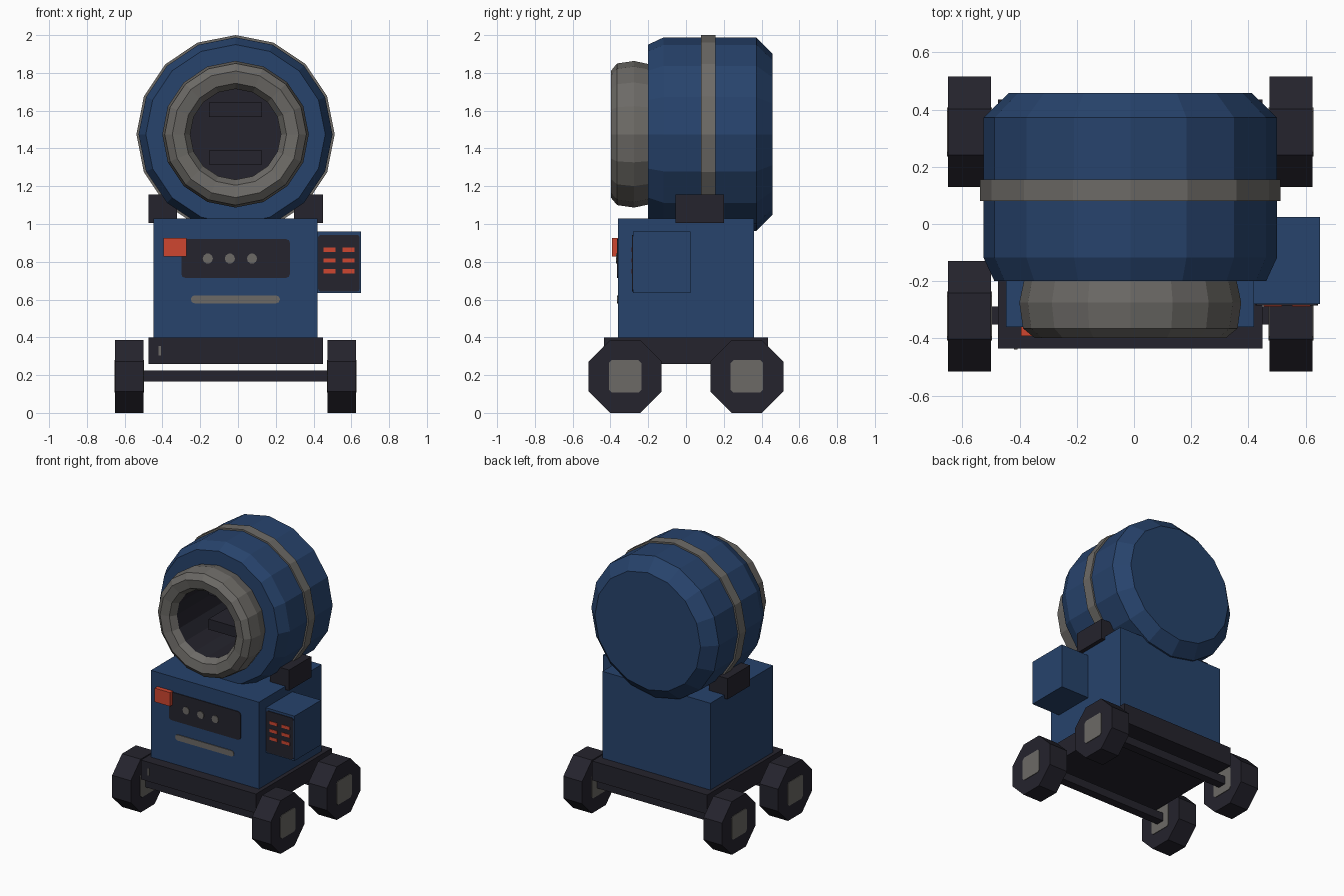
import bpy, bmesh, math
from mathutils import Matrix, Vector

if "Cube" in bpy.data.objects:
    bpy.data.objects.remove(bpy.data.objects["Cube"])

CX = -0.013          # centre line of the machine (side box sticks out on one side)
DZ = 1.475           # drum axis height


def material(name, rgb):
    m = bpy.data.materials.new(name)
    m.diffuse_color = (*rgb, 1)
    m.use_nodes = True
    m.node_tree.nodes["Principled BSDF"].inputs["Base Color"].default_value = m.diffuse_color
    return m


BLUE = material("navy_blue", (0.020, 0.056, 0.150))
GREY = material("warm_grey", (0.150, 0.143, 0.132))
DARK = material("near_black", (0.018, 0.017, 0.026))
RED = material("signal_red", (0.62, 0.062, 0.030))


def finish(bm, name, *mats):
    bmesh.ops.recalc_face_normals(bm, faces=bm.faces)
    me = bpy.data.meshes.new(name)
    bm.to_mesh(me)
    bm.free()
    for m in mats:
        me.materials.append(m)
    ob = bpy.data.objects.new(name, me)
    bpy.context.collection.objects.link(ob)
    return ob


def box(name, mat, x, y, z, round_axis=None, radius=0.0, segs=2):
    """Box from (min, max) ranges; edges along round_axis may be rounded."""
    size = Vector((x[1] - x[0], y[1] - y[0], z[1] - z[0]))
    mid = Vector((sum(x), sum(y), sum(z))) / 2
    bm = bmesh.new()
    bmesh.ops.create_cube(bm, size=1, matrix=Matrix.Translation(mid) @ Matrix.Diagonal((*size, 1)))
    if round_axis is not None:
        edges = [e for e in bm.edges
                 if abs((e.verts[0].co - e.verts[1].co).normalized()[round_axis]) > 0.9]
        bmesh.ops.bevel(bm, geom=edges, offset=radius, segments=segs, profile=0.5, affect='EDGES')
    return finish(bm, name, mat)


def lathe(name, mats, profile, sides, axis, centre, phase=0.0, closed=False, dark_from=None):
    """Spin (radius, offset) points about the x or y axis; segments from dark_from on use material 1."""
    bm = bmesh.new()
    rings = []
    for r, t in profile:
        ring = []
        for i in range(sides):
            a = phase + 2 * math.pi * i / sides
            u, w = r * math.cos(a), r * math.sin(a)
            co = (t, u, w) if axis == 'x' else (u, t, w)
            ring.append(bm.verts.new(Vector(co) + Vector(centre)))
        rings.append(ring)
    count = len(rings) if closed else len(rings) - 1
    for k in range(count):
        a, b = rings[k], rings[(k + 1) % len(rings)]
        for i in range(sides):
            j = (i + 1) % sides
            f = bm.faces.new((a[i], a[j], b[j], b[i]))
            f.material_index = int(dark_from is not None and k >= dark_from)
    bmesh.ops.remove_doubles(bm, verts=bm.verts, dist=1e-5)
    return finish(bm, name, *mats)


# Drum shell, hollow towards the front
axis_point = (CX, 0, DZ)
lathe("drum", [BLUE], [(0, 0.458), (0.425, 0.458), (0.513, 0.372), (0.513, -0.118), (0.475, -0.2),
                       (0.33, -0.2), (0.33, 0.35), (0, 0.35)], 16, 'y', axis_point)
# Mouth collar with dark inner lining
lathe("drum_mouth", [GREY, DARK],
      [(0, 0.27), (0.26, 0.27), (0.26, -0.19), (0.37, -0.19), (0.388, -0.275), (0.375, -0.365),
       (0.335, -0.398), (0.27, -0.385), (0.24, -0.34), (0.24, 0.25), (0, 0.25)],
      16, 'y', axis_point, dark_from=8)
# Band around the drum
lathe("drum_band", [GREY], [(0.50, 0.08), (0.525, 0.08), (0.525, 0.155), (0.50, 0.155)],
      16, 'y', axis_point, closed=True)
# Mixing blades inside the drum
for label, z in (("upper", 1.605), ("lower", 1.352)):
    box(label + "_mixing_blade", DARK, (CX - 0.14, CX + 0.14), (-0.12, 0.251), (z - 0.038, z + 0.038))

# Body and chassis
box("body", BLUE, (CX - 0.435, CX + 0.433), (-0.36, 0.36), (0.39, 1.03))
box("chassis", DARK, (CX - 0.462, CX + 0.462), (-0.435, 0.435), (0.26, 0.40))

# Mirrored parts: drum brackets, wheels and hubs
for side, s in (("left", -1), ("right", 1)):
    xs = sorted((CX + s * 0.31, CX + s * 0.462))
    box(side + "_drum_bracket", DARK, xs, (-0.055, 0.20), (1.005, 1.155))
    for end, y in (("front", -0.322), ("rear", 0.322)):
        wx = CX + s * 0.5625
        lathe(f"{end}_{side}_wheel", [DARK],
              [(0, -0.075), (0.209, -0.075), (0.209, 0.075), (0, 0.075)],
              8, 'x', (wx, y, 0.193), phase=math.pi / 8)
        box(f"{end}_{side}_hub", GREY, (wx - 0.079, wx + 0.079), (y - 0.086, y + 0.086),
            (0.107, 0.279), 0, 0.015, 1)

# Axles
for end, y in (("front", -0.32), ("rear", 0.32)):
    box(end + "_axle", DARK, (CX - 0.5, CX + 0.5), (y - 0.031, y + 0.031), (0.165, 0.225))

# Front control panel
box("control_panel", DARK, (-0.30, 0.275), (-0.365, -0.355), (0.715, 0.92), 1, 0.02)
for i in range(3):
    lathe(f"panel_knob_{i + 1}", [GREY], [(0, -0.37), (0.027, -0.37), (0.027, -0.36), (0, -0.36)],
          10, 'y', (-0.16 + i * 0.117, 0, 0.817))
box("front_trim_bar", GREY, (-0.25, 0.222), (-0.365, -0.355), (0.58, 0.622), 1, 0.02)
box("stop_button", RED, (-0.395, -0.272), (-0.392, -0.355), (0.827, 0.927))
box("chassis_plate", GREY, (-0.42, -0.408), (-0.438, -0.43), (0.305, 0.355))

# Side box with display: plain lit bars on a dark plate
box("side_box", BLUE, (0.40, 0.65), (-0.28, 0.025), (0.635, 0.96))
box("display_plate", DARK, (0.424, 0.644), (-0.285, -0.276), (0.642, 0.943), 1, 0.015)
for col, x in enumerate((0.485, 0.585)):
    for row, z in enumerate((0.75, 0.807, 0.864)):
        box(f"display_bar_{col}_{row}", RED, (x - 0.032, x + 0.032), (-0.288, -0.28),
            (z - 0.011, z + 0.011))
